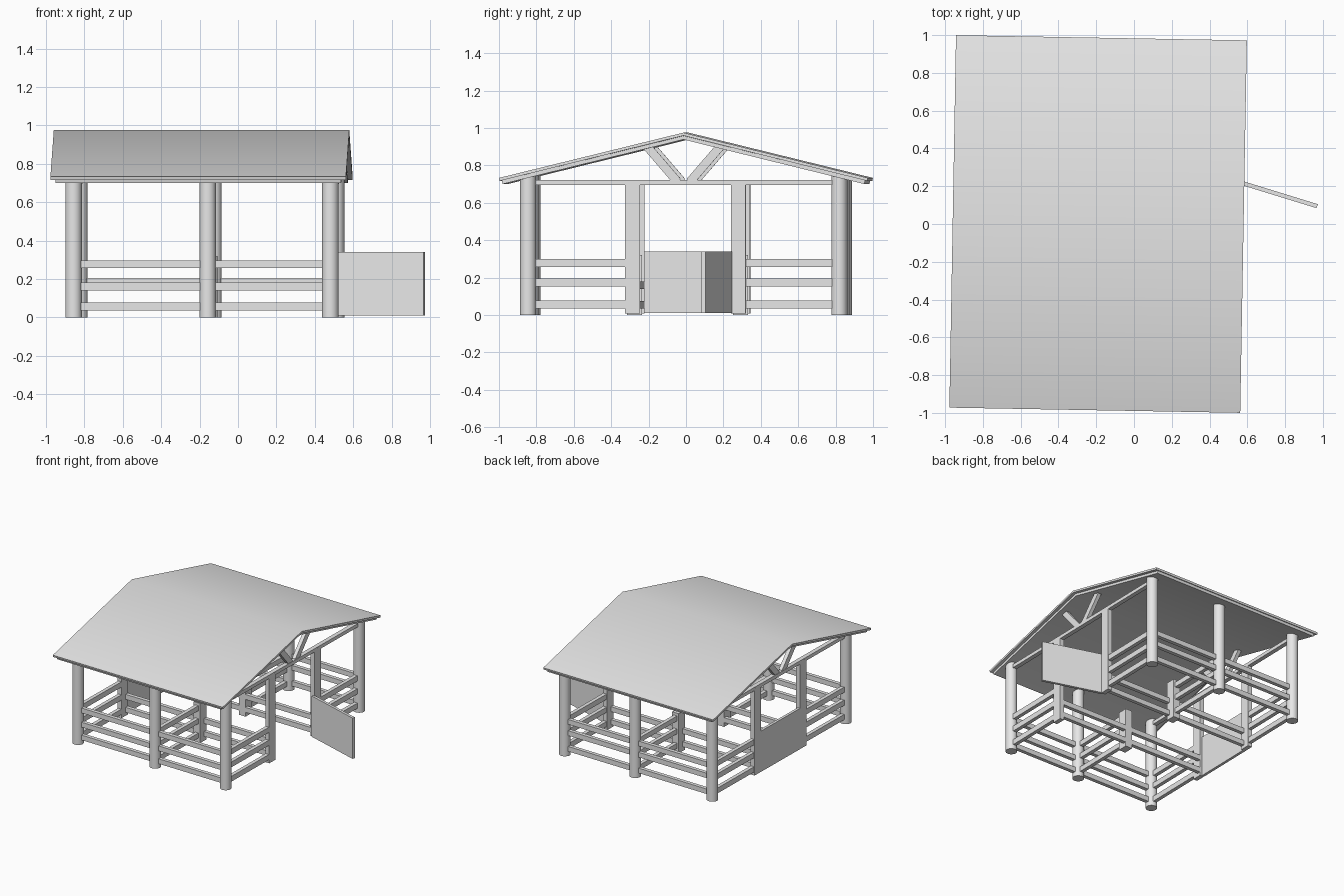
import bpy, bmesh, math
from mathutils import Matrix, Vector

if "Cube" in bpy.data.objects:
    bpy.data.objects.remove(bpy.data.objects["Cube"])

# One plain grey for the whole building
grey = bpy.data.materials.new("pale_grey")
grey.use_nodes = True
grey.diffuse_color = (0.8, 0.8, 0.8, 1)
grey.node_tree.nodes["Principled BSDF"].inputs["Base Color"].default_value = (0.8, 0.8, 0.8, 1)

# The building stands slightly turned on the ground
FRAME = Matrix.Translation((-0.19, 0, 0)) @ Matrix.Rotation(math.radians(-1.02), 4, "Z")
parts = []


def add(name, bm):
    bmesh.ops.recalc_face_normals(bm, faces=bm.faces)
    mesh = bpy.data.meshes.new(name)
    bm.to_mesh(mesh)
    bm.free()
    mesh.materials.append(grey)
    obj = bpy.data.objects.new(name, mesh)
    obj.matrix_world = FRAME
    bpy.context.collection.objects.link(obj)
    parts.append(obj)


def box(name, x, y, z):
    """Box given by its (low, high) range on each axis."""
    bm = bmesh.new()
    lo, hi = Vector((x[0], y[0], z[0])), Vector((x[1], y[1], z[1]))
    place = Matrix.Translation((lo + hi) / 2) @ Matrix.Diagonal((*(hi - lo), 1))
    bmesh.ops.create_cube(bm, size=1, matrix=place)
    add(name, bm)


def bar(name, start, end, thick, height):
    """Straight plank between two points; height lies in the upright plane."""
    start, end = Vector(start), Vector(end)
    along = (end - start).normalized()
    side = Vector((0, 0, 1)).cross(along).normalized()
    turn = Matrix((along, side, along.cross(side))).transposed().to_4x4()
    bm = bmesh.new()
    bmesh.ops.create_cube(bm, size=1, matrix=Matrix.Translation((start + end) / 2) @ turn
                          @ Matrix.Diagonal(((end - start).length, thick, height, 1)))
    add(name, bm)


def post(name, x, y, radius, top):
    bm = bmesh.new()
    bmesh.ops.create_cone(bm, cap_ends=True, segments=24, radius1=radius, radius2=radius,
                          depth=top, matrix=Matrix.Translation((x, y, top / 2)))
    add(name, bm)


def roof_layer(name, half_x, half_y, ridge, eave, thick):
    """Bent sheet: a gable profile extruded along the ridge."""
    top = [(-half_y, eave), (0, ridge), (half_y, eave)]
    lean = thick * (ridge - eave) / half_y
    under = [(half_y - lean, eave - thick), (0, ridge - thick), (-half_y + lean, eave - thick)]
    bm = bmesh.new()
    rings = [[bm.verts.new((x, y, z)) for y, z in top + under] for x in (-half_x, half_x)]
    for a in range(6):
        b = (a + 1) % 6
        bm.faces.new((rings[0][a], rings[0][b], rings[1][b], rings[1][a]))
    for r in rings:
        bm.faces.new((r[0], r[1], r[4], r[5]))
        bm.faces.new((r[1], r[2], r[3], r[4]))
    add(name, bm)


ENDS = {"left": 0.686, "right": -0.652}
MIDDLE = 0.047
ROW = 0.832
DOOR = {"front": -0.274, "back": 0.292}
PLANK = 0.04
RAIL = 0.04

# Roof
roof_layer("roof_sheet", 0.77, 0.986, 0.975, 0.733, 0.016)
roof_layer("roof_lining", 0.745, 0.972, 0.958, 0.72, 0.02)

# Round posts and the long side rails between them
for row, sign, mid in (("front", -1, 0.161), ("back", 1, 0.185)):
    y = sign * ROW
    for spot, x in (*ENDS.items(), ("middle", MIDDLE)):
        post(f"{row}_{spot}_post", x, y, 0.043, 0.745)
    for n, z in enumerate((0.057, mid, 0.276)):
        bar(f"{row}_side_rail_{n}", (ENDS["right"], y, z), (ENDS["left"], y, z), 0.03, RAIL)

# Gable ends: door posts, rails, tie beam and struts
for end, x in ENDS.items():
    bar(f"{end}_tie_beam", (x, -ROW, 0.708), (x, ROW, 0.708), 0.035, 0.028)
    for side, door in DOOR.items():
        sign = math.copysign(1, door)
        box(f"{end}_{side}_door_post", (x - 0.018, x + 0.018),
            (door - PLANK, door + PLANK), (0.008, 0.715))
        for n, z in enumerate((0.057, 0.173, 0.278)):
            bar(f"{end}_{side}_gable_rail_{n}", (x, sign * ROW, z), (x, door, z), 0.03, 0.043)
        bar(f"{end}_{side}_strut", (x, sign * 0.033, 0.712), (x, sign * 0.195, 0.9), 0.03, 0.046)

# Stall partitions and the rails beside the aisle
for side, door in DOOR.items():
    sign = math.copysign(1, door)
    box(f"{side}_stall_post", (MIDDLE - 0.03, MIDDLE + 0.03),
        (door - PLANK, door + PLANK), (0.0, 0.32))
    for n, z in enumerate((0.057, 0.173, 0.278)):
        bar(f"{side}_partition_rail_{n}", (MIDDLE, sign * ROW, z), (MIDDLE, door, z), 0.03, RAIL)
    y = door - sign * (PLANK - 0.015)
    for n, z in enumerate((0.055, 0.16)):
        bar(f"{side}_aisle_rail_{n}", (ENDS["right"], y, z), (ENDS["left"], y, z), 0.03, RAIL)

# Gates: one shut, one swung outwards
bar("shut_gate", (ENDS["right"] - 0.01, -0.235, 0.175),
    (ENDS["right"] - 0.01, 0.253, 0.175), 0.022, 0.33)
bar("open_gate", (0.69, 0.25, 0.175), (1.158, 0.115, 0.175), 0.022, 0.33)

# Smooth round posts and ridge, sharp corners elsewhere
bpy.ops.object.select_all(action="DESELECT")
for obj in parts:
    obj.select_set(True)
bpy.context.view_layer.objects.active = parts[0]
bpy.ops.object.shade_smooth_by_angle(angle=math.radians(30))
